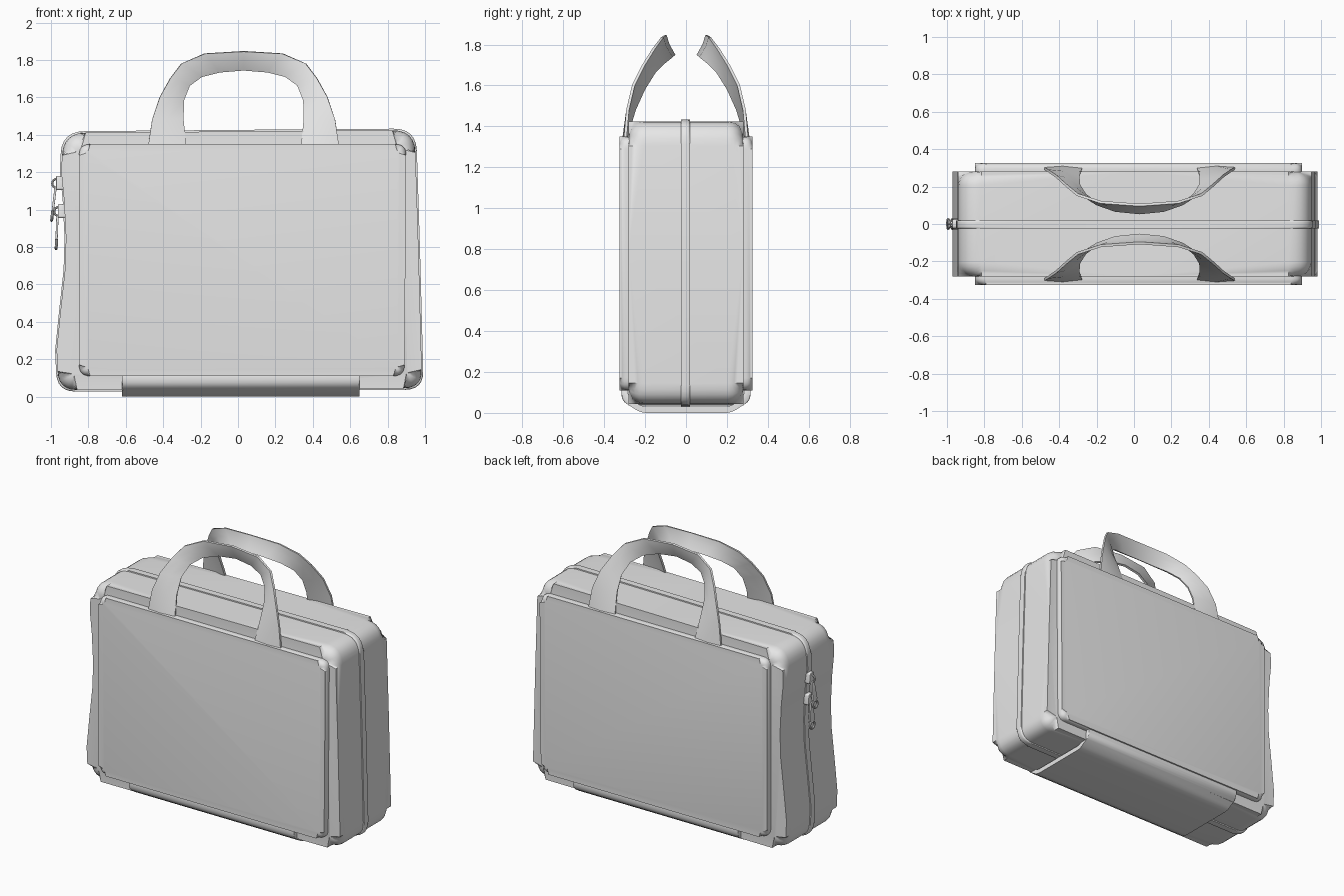
import bpy
import bmesh
import math
from mathutils import Vector, Matrix

cube = bpy.data.objects.get("Cube")
if cube:
    bpy.data.objects.remove(cube, do_unlink=True)

grey = bpy.data.materials.new("light_grey_fabric")
grey.use_nodes = True
COLOUR = (0.8, 0.8, 0.8, 1)
grey.diffuse_color = COLOUR
grey.node_tree.nodes["Principled BSDF"].inputs["Base Color"].default_value = COLOUR


def finish(name, bm, angle=40):
    """Turn a bmesh into a smooth-shaded grey object."""
    bmesh.ops.recalc_face_normals(bm, faces=bm.faces[:])
    mesh = bpy.data.meshes.new(name)
    bm.to_mesh(mesh)
    bm.free()
    mesh.materials.append(grey)
    obj = bpy.data.objects.new(name, mesh)
    bpy.context.scene.collection.objects.link(obj)
    bpy.ops.object.select_all(action='DESELECT')
    obj.select_set(True)
    bpy.context.view_layer.objects.active = obj
    bpy.ops.object.shade_smooth_by_angle(angle=math.radians(angle))
    return obj


def rounded(points, steps=6):
    """Round each corner (u, v, radius) of a closed outline."""
    out = []
    for i, (u, v, r) in enumerate(points):
        p = Vector((u, v))
        if r == 0:
            out.append(p)
            continue
        before = Vector(points[i - 1][:2])
        after = Vector(points[(i + 1) % len(points)][:2])
        a = p + (before - p).normalized() * r
        b = p + (after - p).normalized() * r
        for k in range(steps + 1):
            t = k / steps
            out.append(a * (1 - t) ** 2 + p * 2 * t * (1 - t) + b * t * t)
    return out


def slab(name, outline, lo, hi, axis='Y', bevel=0.0, segments=5):
    """Extrude an outline along an axis and round both rims."""
    bm = bmesh.new()
    rings = []
    for t in (lo, hi):
        rings.append([bm.verts.new((p.x, t, p.y) if axis == 'Y' else (t, p.x, p.y))
                      for p in outline])
    n = len(outline)
    for i in range(n):
        j = (i + 1) % n
        bm.faces.new((rings[0][i], rings[0][j], rings[1][j], rings[1][i]))
    caps = [bm.faces.new(r) for r in rings]
    if bevel:
        rims = [e for f in caps for e in f.edges]
        bmesh.ops.bevel(bm, geom=rims, offset=bevel, segments=segments,
                        profile=0.5, affect='EDGES', clamp_overlap=False)
    return finish(name, bm)


# Soft case body with slightly sagging sides
body_outline = rounded([
    (-0.96, 0.035, 0.10), (-0.97, 0.25, 0), (-0.95, 0.45, 0), (-0.925, 0.68, 0),
    (-0.92, 0.85, 0), (-0.93, 1.05, 0), (-0.945, 1.2, 0), (-0.935, 1.41, 0.12),
    (0.0, 1.418, 0), (0.945, 1.425, 0.12), (0.965, 0.8, 0), (0.985, 0.045, 0.10),
    (0.0, 0.04, 0)])
slab("case_body", body_outline, -0.28, 0.28, bevel=0.075)

# Raised zipper band running round the case
middle = Vector((0.0, 0.73))
band_outline = []
for p in body_outline:
    d = p - middle
    band_outline.append(middle + Vector((d.x * 1.008, d.y * 1.012)))
slab("zipper_band", band_outline, -0.025, 0.02, bevel=0.01, segments=3)

# Padded front and back panels
panel_outline = rounded([(-0.85, 0.11, 0.06), (-0.85, 1.35, 0.06),
                         (0.90, 1.35, 0.06), (0.89, 0.11, 0.06)])
slab("front_panel", panel_outline, -0.325, -0.2, bevel=0.035)
slab("back_panel", panel_outline, 0.2, 0.325, bevel=0.035)

# Base strap wrapping under the case
half = [(0.22, 0.0, 0.03), (0.315, 0.06, 0.03), (0.315, 0.12, 0.012),
        (0.285, 0.12, 0.012), (0.285, 0.075, 0.02), (0.215, 0.032, 0.02)]
strap_outline = rounded(half + [(-y, z, r) for y, z, r in reversed(half)], 4)
slab("base_strap", strap_outline, -0.62, 0.65, axis='X', bevel=0.006, segments=2)


# Handles: a flat strap given by outer and inner edge points of one half
HALF_HANDLE = [
    ((-0.51, -0.290, 1.34), (-0.31, -0.287, 1.34)),
    ((-0.49, -0.278, 1.48), (-0.325, -0.245, 1.48)),
    ((-0.45, -0.250, 1.60), (-0.325, -0.200, 1.58)),
    ((-0.395, -0.200, 1.70), (-0.295, -0.150, 1.66)),
    ((-0.335, -0.150, 1.78), (-0.23, -0.100, 1.71)),
    ((-0.21, -0.110, 1.835), (-0.13, -0.065, 1.738)),
    ((0.0, -0.095, 1.848), (0.0, -0.052, 1.75))]


def handle(name, side):
    rows = HALF_HANDLE + [tuple((-x, y, z) for x, y, z in row)
                          for row in reversed(HALF_HANDLE[:-1])]
    bm = bmesh.new()
    strips = []
    for outer, inner in rows:
        a, b = Vector(outer), Vector(inner)
        ridge = (a + b) / 2 + Vector((0, -0.008, 0.004))
        strips.append([bm.verts.new((p.x + 0.03, p.y * side, p.z))
                       for p in (a, ridge, b)])
    for r, s in zip(strips, strips[1:]):
        for k in range(2):
            bm.faces.new((r[k], r[k + 1], s[k + 1], s[k]))
    bmesh.ops.recalc_face_normals(bm, faces=bm.faces[:])
    bmesh.ops.solidify(bm, geom=bm.faces[:], thickness=0.014)
    finish(name, bm, 30)


handle("front_handle", 1)
handle("back_handle", -1)


# Zipper pulls: slider, link ring and tapered tag with an eyelet
def ring(name, centre, radius, tube, turn):
    bm = bmesh.new()
    n, m = 16, 8
    grid = []
    for i in range(n):
        a = math.tau * i / n
        row = []
        for j in range(m):
            b = math.tau * j / m
            w = radius + tube * math.cos(b)
            row.append(bm.verts.new((tube * math.sin(b), w * math.cos(a), w * math.sin(a))))
        grid.append(row)
    for i in range(n):
        for j in range(m):
            i2, j2 = (i + 1) % n, (j + 1) % m
            bm.faces.new((grid[i][j], grid[i2][j], grid[i2][j2], grid[i][j2]))
    bmesh.ops.transform(bm, matrix=Matrix.Translation(centre) @ turn, verts=bm.verts[:])
    finish(name, bm)


tag_outline = rounded([(-0.012, 0.0, 0.008), (0.012, 0.0, 0.008),
                       (0.026, -0.13, 0.012), (-0.026, -0.13, 0.012)], 3)
for label, x, z, lean in (("upper", -0.965, 1.14, 0.12), ("lower", -0.955, 0.99, 0.04)):
    slider = slab(label + "_zipper_slider",
                  rounded([(-0.03, z - 0.035, 0.012), (0.03, z - 0.035, 0.012),
                           (0.022, z + 0.04, 0.012), (-0.022, z + 0.04, 0.012)], 3),
                  x - 0.008, x + 0.035, axis='X', bevel=0.006, segments=2)
    ring(label + "_pull_link", (x - 0.004, 0, z), 0.024, 0.006,
         Matrix.Rotation(math.radians(90), 4, 'Z'))
    top = Vector((x - 0.010, 0.0, z - 0.02))
    tilt = Matrix.Rotation(lean, 4, 'Y')
    tag = slab(label + "_pull_tag", tag_outline, -0.006, 0.006, axis='X',
               bevel=0.002, segments=2)
    tag.matrix_world = Matrix.Translation(top) @ tilt
    eyelet = top + tilt.to_3x3() @ Vector((0, 0, -0.155))
    ring(label + "_pull_eyelet", eyelet, 0.024, 0.008, tilt)
